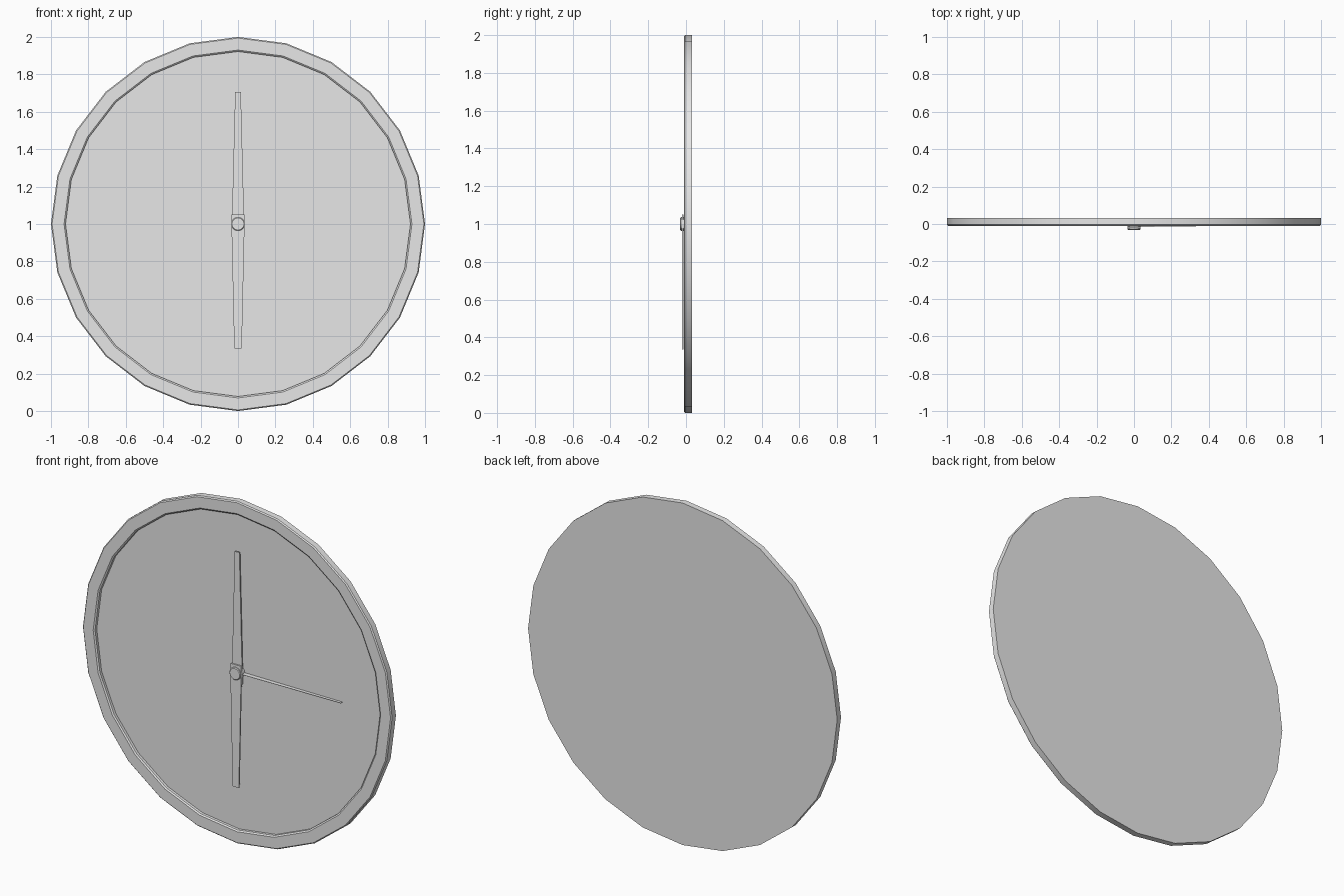
import bpy, bmesh, math
from mathutils import Matrix

cube = bpy.data.objects.get("Cube")
if cube:
    bpy.data.objects.remove(cube)

grey = bpy.data.materials.new("light_grey")
grey.use_nodes = True
grey.diffuse_color = (0.8, 0.8, 0.8, 1)
grey.node_tree.nodes["Principled BSDF"].inputs["Base Color"].default_value = (0.8, 0.8, 0.8, 1)


def finish(name, bm, smooth=False):
    bmesh.ops.remove_doubles(bm, verts=bm.verts, dist=1e-5)
    bmesh.ops.recalc_face_normals(bm, faces=bm.faces)
    mesh = bpy.data.meshes.new(name)
    bm.to_mesh(mesh)
    bm.free()
    mesh.materials.append(grey)
    obj = bpy.data.objects.new(name, mesh)
    bpy.context.collection.objects.link(obj)
    if smooth:
        bpy.ops.object.select_all(action='DESELECT')
        obj.select_set(True)
        bpy.context.view_layer.objects.active = obj
        bpy.ops.object.shade_smooth_by_angle(angle=math.radians(30))
    return obj


def lathe(name, profile, sides):
    """Spin a (radius, y) profile round the clock axis."""
    bm = bmesh.new()
    verts = [bm.verts.new((0, y, 1 + r)) for r, y in profile]
    edges = [bm.edges.new(pair) for pair in zip(verts, verts[1:])]
    bmesh.ops.spin(bm, geom=verts + edges, cent=(0, 0, 1), axis=(0, 1, 0),
                   angle=math.tau, steps=sides)
    return finish(name, bm, smooth=True)


def hand(name, length, tail, base, tip, front, back, angle):
    """Tapered flat bar pointing up, turned round the clock axis."""
    bm = bmesh.new()
    outline = [(-base, -tail), (base, -tail), (base, 0), (tip, length), (-tip, length), (-base, 0)]
    face = bm.faces.new([bm.verts.new((x, front, z)) for x, z in outline])
    extruded = bmesh.ops.extrude_face_region(bm, geom=[face])["geom"]
    moved = [g for g in extruded if isinstance(g, bmesh.types.BMVert)]
    bmesh.ops.translate(bm, verts=moved, vec=(0, back - front, 0))
    turn = Matrix.Translation((0, 0, 1)) @ Matrix.Rotation(angle, 4, 'Y')
    bmesh.ops.transform(bm, matrix=turn, verts=bm.verts)
    return finish(name, bm)


# Case with a raised rim, and the recessed dial inside it
lathe("case_rim", [(0, .031), (1, .031), (1, -.004), (.994, -.01),
                   (.93, -.01), (.922, -.004), (.922, .012)], 24)
lathe("dial", [(.922, .012), (0, .012)], 24)

# Central pin
lathe("hub", [(0, .012), (.036, .012), (.036, -.027), (.032, -.031), (0, -.031)], 24)

# Upright and downward hands
hand("upper_hand", .705, .06, .033, .015, -.009, -.001, 0)
hand("lower_hand", .665, .05, .035, .02, -.021, -.013, math.pi)

# Sideways hand, set on edge: a thin blade tapering in depth
bm = bmesh.new()
blade = [(0, -.016), (.67, -.008), (.67, .008), (0, .012)]
face = bm.faces.new([bm.verts.new((x, y, 1.001)) for x, y in blade])
top = bmesh.ops.extrude_face_region(bm, geom=[face])["geom"]
bmesh.ops.translate(bm, verts=[g for g in top if isinstance(g, bmesh.types.BMVert)], vec=(0, 0, -.002))
finish("side_hand", bm)
